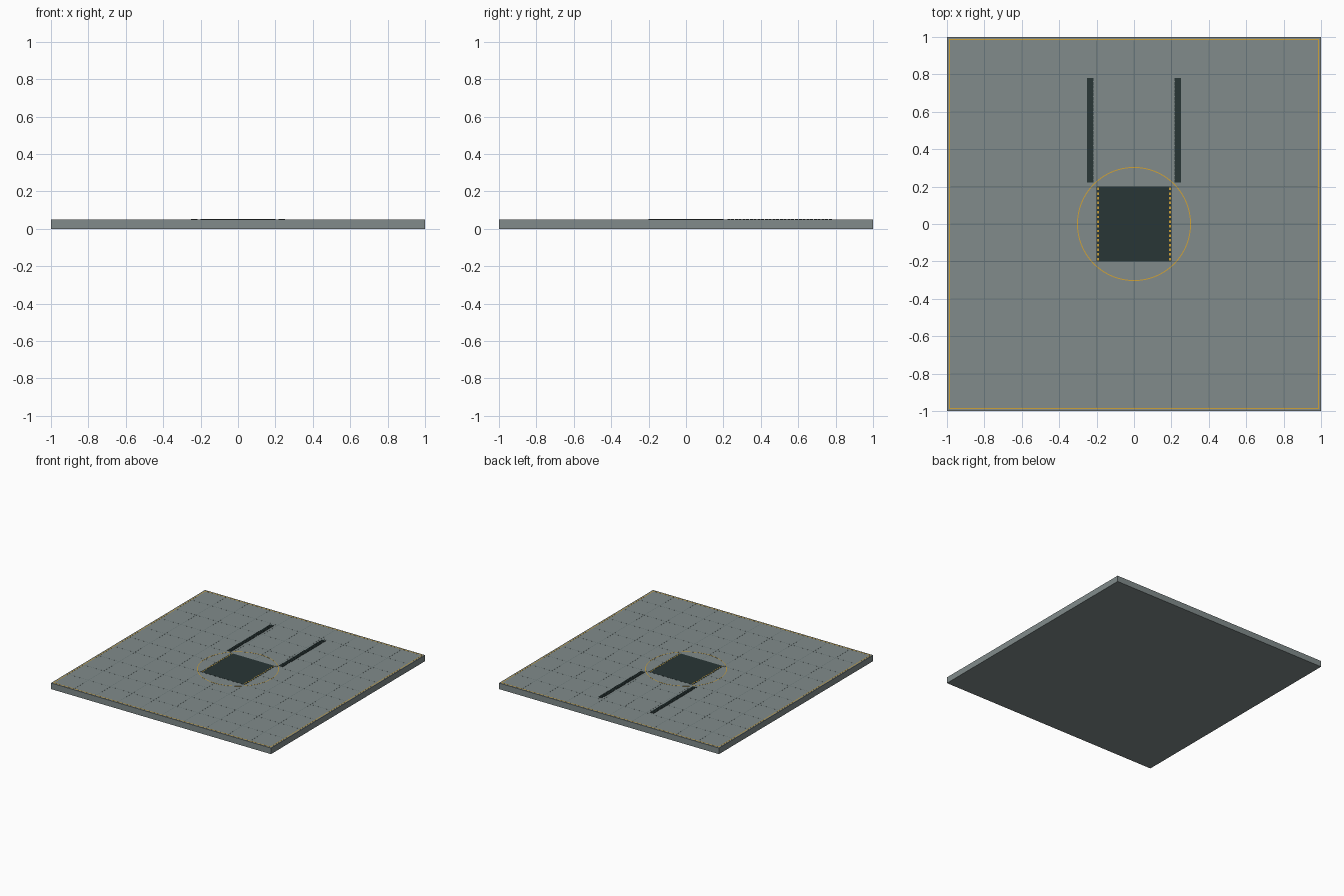
import bpy, bmesh, math
from mathutils import Matrix, Vector

if "Cube" in bpy.data.objects:
    bpy.data.objects.remove(bpy.data.objects["Cube"])

TOP = 0.05


def material(name, rgb):
    m = bpy.data.materials.new(name)
    m.diffuse_color = (*rgb, 1)
    m.use_nodes = True
    m.node_tree.nodes["Principled BSDF"].inputs["Base Color"].default_value = m.diffuse_color
    return m


STONE = material("grey_plate", (0.22, 0.26, 0.26))
DARK = material("dark_metal", (0.022, 0.037, 0.037))
SEAM = material("seam_grey", (0.15, 0.19, 0.19))
YELLOW = material("yellow_paint", (0.62, 0.36, 0.04))


def boxes(name, items, mat):
    """One object from boxes given as (centre x, y, z, size x, y, z)."""
    bm = bmesh.new()
    for x, y, z, sx, sy, sz in items:
        bmesh.ops.create_cube(bm, size=1, matrix=Matrix.Translation((x, y, z))
                              @ Matrix.Diagonal((sx, sy, sz, 1)))
    me = bpy.data.meshes.new(name)
    bm.to_mesh(me)
    bm.free()
    me.materials.append(mat)
    ob = bpy.data.objects.new(name, me)
    bpy.context.collection.objects.link(ob)
    return ob


# Floor slab
boxes("floor_slab", [(0, 0, TOP / 2, 2, 2, TOP)], STONE)

# Panel seams every 0.2 units in both directions
steps = [i * 0.2 for i in range(-4, 5)]
seams = [(s, 0, TOP, 0.004, 1.96, 0.0006) for s in steps]
seams += [(0, s, TOP, 1.96, 0.004, 0.0006) for s in steps]
boxes("panel_seams", seams, SEAM)

# Central hatch with dashed warning lines
boxes("hatch", [(0, 0, TOP, 0.4, 0.4, 0.002)], DARK)
dashes = [(sx * 0.192, -0.1875 + i * 0.025, TOP + 0.001, 0.009, 0.013, 0.001)
          for sx in (-1, 1) for i in range(16)]
boxes("hatch_warning_dashes", dashes, YELLOW)

# Vent strips built from narrow slats
slats = [(sx * 0.235, 0.229 + i * 0.0201, TOP, 0.035, 0.016, 0.005)
         for sx in (-1, 1) for i in range(28)]
boxes("vent_slats", slats, DARK)
boxes("vent_beds", [(sx * 0.235, 0.5, TOP, 0.03, 0.55, 0.001)
                    for sx in (-1, 1)], DARK)

# Painted border close to the slab edge
border = [(s * 0.986, 0, TOP, 0.006, 1.978, 0.001) for s in (-1, 1)]
border += [(0, s * 0.986, TOP, 1.966, 0.006, 0.001) for s in (-1, 1)]
boxes("painted_border", border, YELLOW)

# Painted ring around the hatch
bm = bmesh.new()
n = 64
rings = [[bm.verts.new((r * math.cos(2 * math.pi * i / n),
                        r * math.sin(2 * math.pi * i / n), z))
          for i in range(n)]
         for r, z in ((0.300, TOP - 0.0005), (0.305, TOP - 0.0005),
                      (0.305, TOP + 0.0006), (0.300, TOP + 0.0006))]
for k in range(4):
    a, b = rings[k], rings[(k + 1) % 4]
    for i in range(n):
        j = (i + 1) % n
        bm.faces.new((a[i], a[j], b[j], b[i]))
bmesh.ops.recalc_face_normals(bm, faces=bm.faces)
me = bpy.data.meshes.new("painted_ring")
bm.to_mesh(me)
bm.free()
me.materials.append(YELLOW)
bpy.context.collection.objects.link(bpy.data.objects.new("painted_ring", me))
